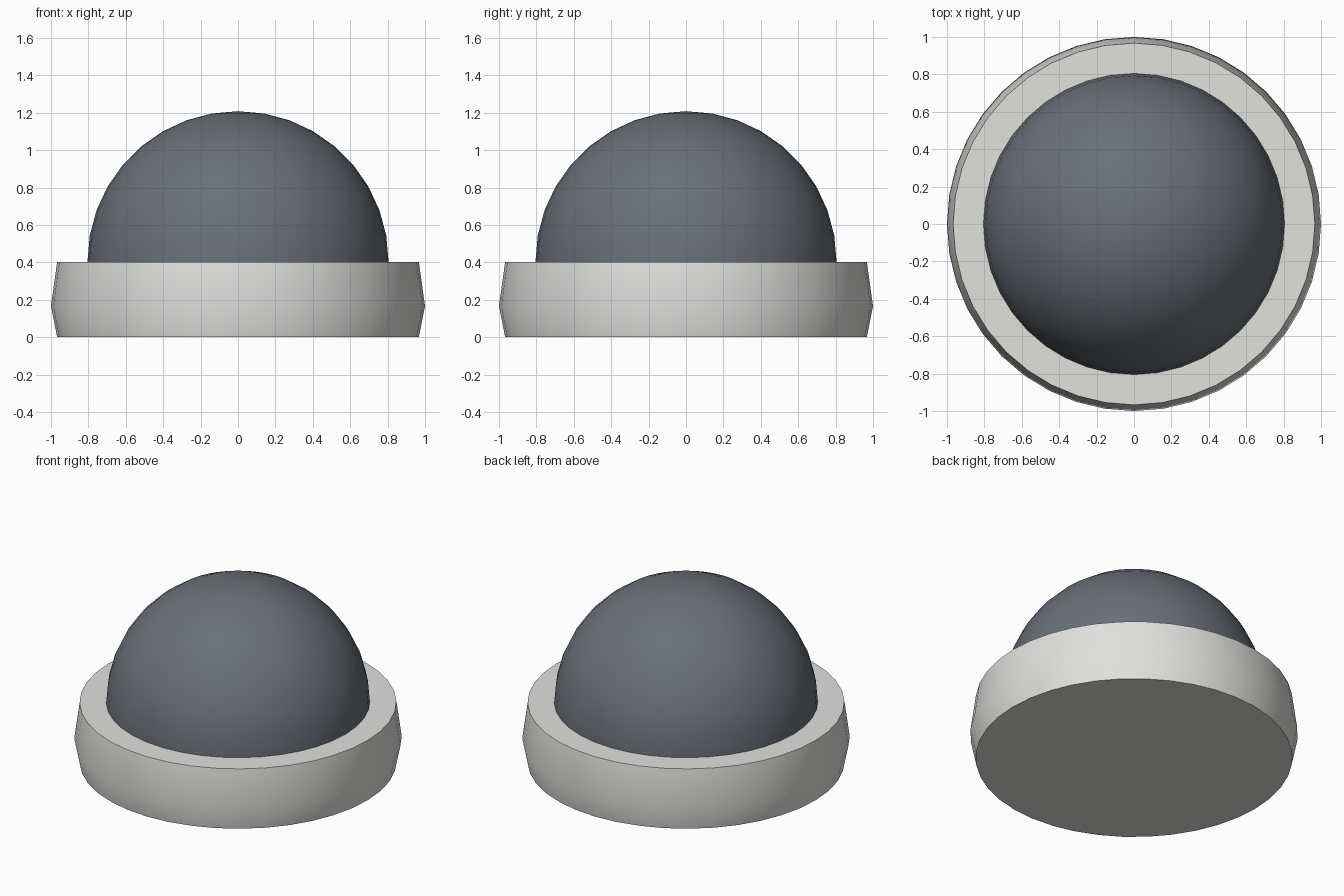
import bpy
import bmesh
from math import sin, cos, pi, radians

SEGMENTS = 40
BASE_TOP = 0.403
DOME_RADIUS = 0.805

cube = bpy.data.objects.get("Cube")
if cube:
    bpy.data.objects.remove(cube, do_unlink=True)


def make_material(name, color):
    mat = bpy.data.materials.new(name)
    mat.use_nodes = True
    mat.diffuse_color = (*color, 1)
    bsdf = mat.node_tree.nodes["Principled BSDF"]
    bsdf.inputs["Base Color"].default_value = (*color, 1)
    bsdf.inputs["Roughness"].default_value = 0.6
    return mat


def lathe(name, profile, mat):
    """Revolve (radius, height) points about z and cap any open ring."""
    bm = bmesh.new()
    rings = []
    for r, z in profile:
        count = SEGMENTS if r > 0 else 1
        rings.append([bm.verts.new((r * cos(2 * pi * i / SEGMENTS),
                                    r * sin(2 * pi * i / SEGMENTS), z))
                      for i in range(count)])
    for low, high in zip(rings, rings[1:]):
        for i in range(SEGMENTS):
            j = (i + 1) % SEGMENTS
            if len(high) == 1:
                bm.faces.new((low[i], low[j], high[0]))
            else:
                bm.faces.new((low[i], low[j], high[j], high[i]))
    for ring in (rings[0], rings[-1]):
        if len(ring) > 1:
            bm.faces.new(ring)
    bmesh.ops.recalc_face_normals(bm, faces=bm.faces[:])
    mesh = bpy.data.meshes.new(name)
    bm.to_mesh(mesh)
    bm.free()
    mesh.materials.append(mat)
    obj = bpy.data.objects.new(name, mesh)
    bpy.context.collection.objects.link(obj)
    bpy.ops.object.select_all(action='DESELECT')
    obj.select_set(True)
    bpy.context.view_layer.objects.active = obj
    bpy.ops.object.shade_smooth_by_angle(angle=radians(35))
    return obj


pale_grey = make_material("pale grey", (0.75, 0.75, 0.73))
slate_grey = make_material("slate grey", (0.145, 0.162, 0.185))

# Round base with a slightly bulging rim
lathe("base", [(0.967, 0), (1.0, 0.165), (0.967, BASE_TOP)], pale_grey)

# Dome, sunk a little into the base
arc = [(DOME_RADIUS * cos(radians(a)), BASE_TOP + DOME_RADIUS * sin(radians(a)))
       for a in range(0, 90, 10)]
lathe("dome", [(DOME_RADIUS, BASE_TOP - 0.02)] + arc + [(0, BASE_TOP + DOME_RADIUS)],
      slate_grey)
